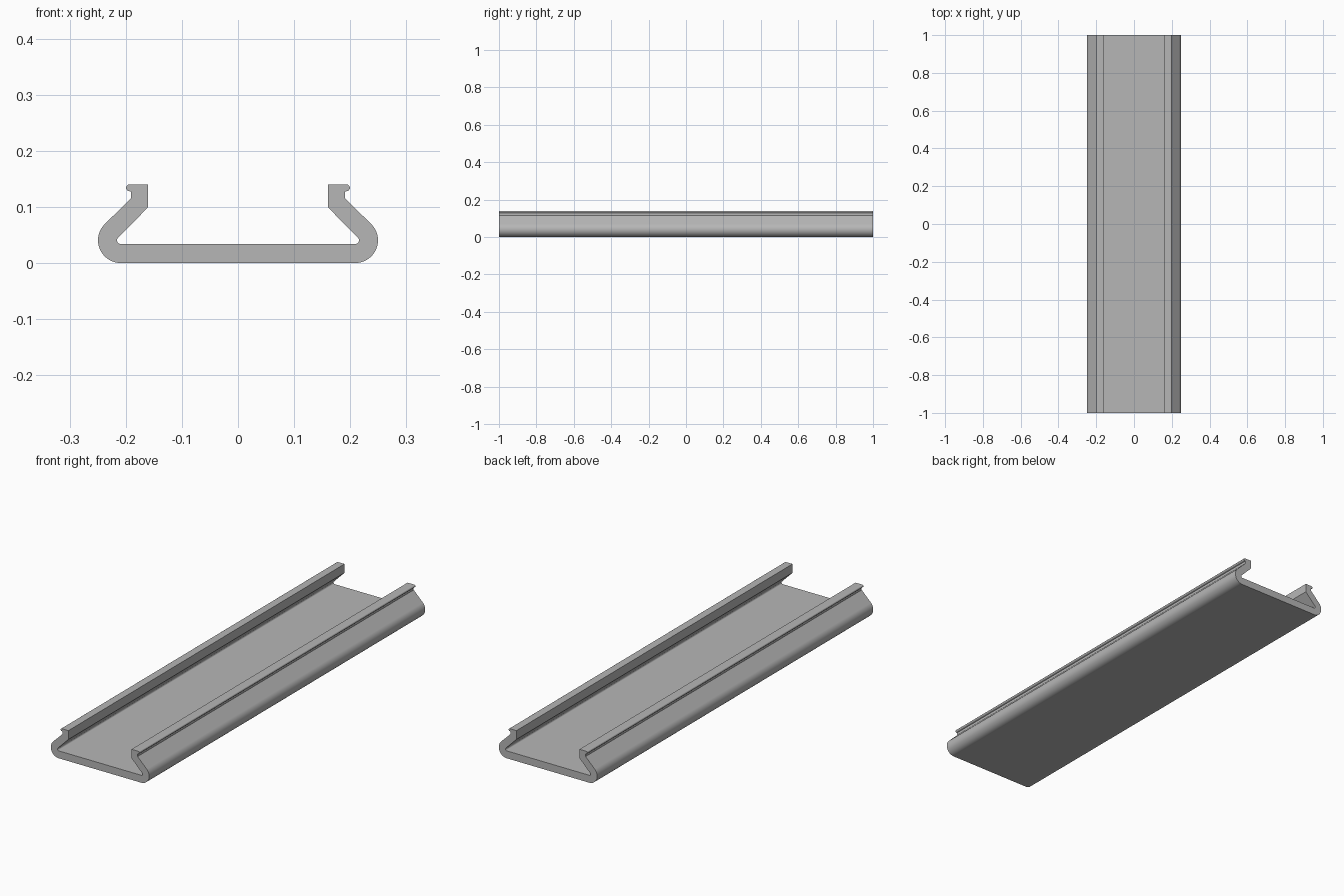
import bpy
import bmesh
from math import cos, sin, radians

cube = bpy.data.objects.get("Cube")
if cube:
    bpy.data.objects.remove(cube, do_unlink=True)

# Plain grey material
GREY = (0.47, 0.47, 0.47, 1.0)
grey = bpy.data.materials.new("plain grey")
grey.use_nodes = True
grey.diffuse_color = GREY
bsdf = next(n for n in grey.node_tree.nodes if n.type == 'BSDF_PRINCIPLED')
bsdf.inputs["Base Color"].default_value = GREY
bsdf.inputs["Roughness"].default_value = 0.6


def arc(cx, cz, radius, start, end, steps):
    """Points on an arc in the x-z plane, angles in degrees."""
    angles = [radians(start + (end - start) * i / steps) for i in range(steps + 1)]
    return [(cx + radius * cos(a), cz + radius * sin(a)) for a in angles]


# Half of the cross-section: bottom bend, neck, rounded lip, inner wall, floor
BEND_X, BEND_Z = 0.209, 0.0405
half = arc(BEND_X, BEND_Z, BEND_Z, -90, 45, 18)
half += [(0.191, 0.115), (0.191, 0.127)]
half += arc(0.1935, 0.134, 0.006, -90, 90, 8)
half += [(0.16, 0.14), (0.16, 0.0995)]
half += arc(BEND_X, BEND_Z, 0.0065, 45, -90, 10)

# Mirror into a closed loop
section = half + [(-x, z) for x, z in reversed(half)]

# Extrude the section along the length of the channel
bm = bmesh.new()
end_face = bm.faces.new([bm.verts.new((x, -1, z)) for x, z in section])
result = bmesh.ops.extrude_face_region(bm, geom=[end_face], use_keep_orig=True)
moved = [v for v in result["geom"] if isinstance(v, bmesh.types.BMVert)]
bmesh.ops.translate(bm, verts=moved, vec=(0, 2, 0))
bmesh.ops.recalc_face_normals(bm, faces=bm.faces)

mesh = bpy.data.meshes.new("channel_rail")
bm.to_mesh(mesh)
bm.free()
mesh.materials.append(grey)
rail = bpy.data.objects.new("channel_rail", mesh)
bpy.context.collection.objects.link(rail)

# Smooth bends, crisp corners, evenly shaded flat walls
bpy.ops.object.select_all(action='DESELECT')
rail.select_set(True)
bpy.context.view_layer.objects.active = rail
bpy.ops.object.shade_smooth_by_angle(angle=radians(30))
weighted = rail.modifiers.new("weighted normals", 'WEIGHTED_NORMAL')
weighted.keep_sharp = True
